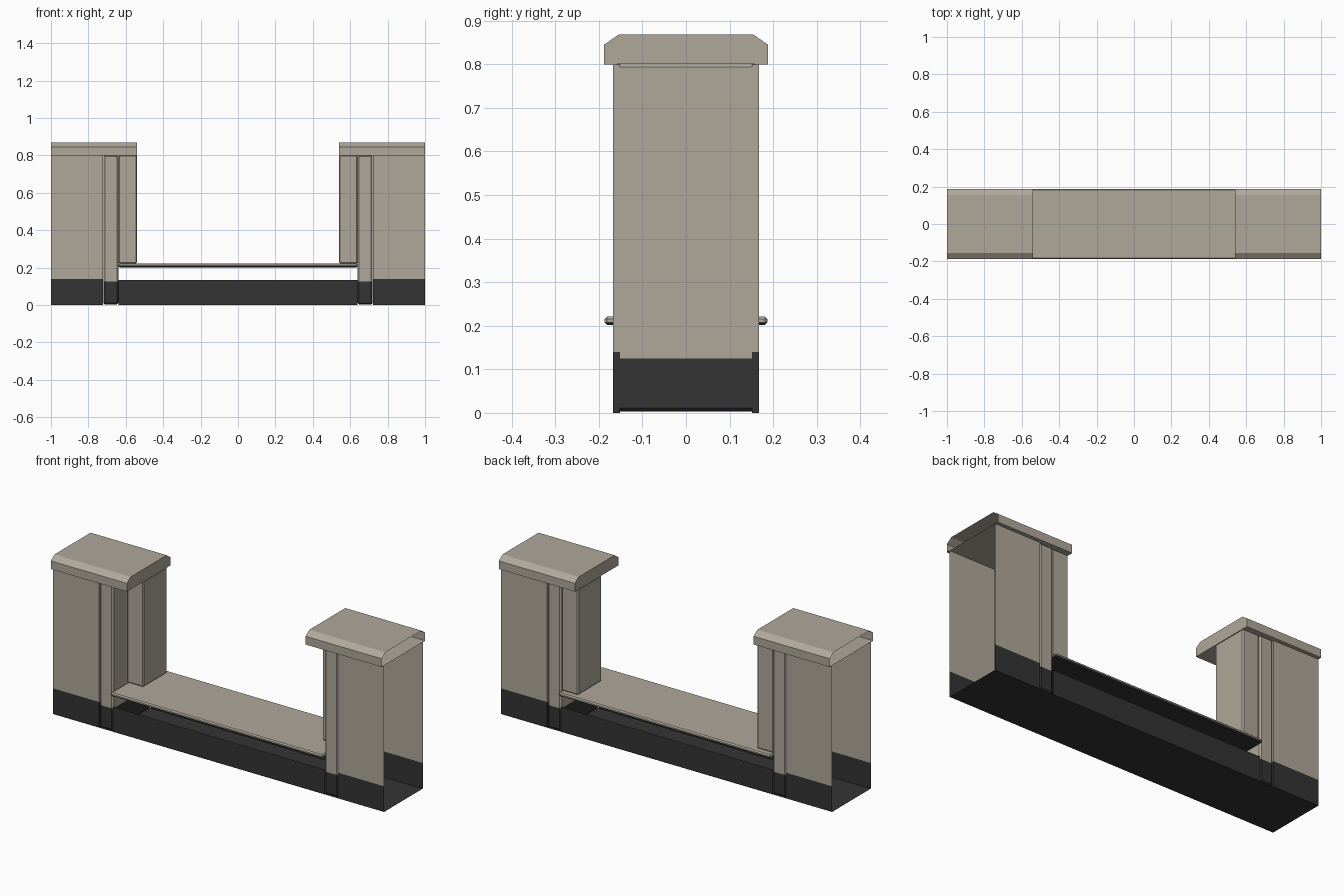
import bpy, bmesh
from mathutils import Vector

if "Cube" in bpy.data.objects:
    bpy.data.objects.remove(bpy.data.objects["Cube"])


def material(name, rgb):
    m = bpy.data.materials.new(name)
    m.diffuse_color = (*rgb, 1)
    m.use_nodes = True
    m.node_tree.nodes["Principled BSDF"].inputs["Base Color"].default_value = m.diffuse_color
    return m


STONE = material("warm_stone", (0.434, 0.392, 0.323))
DARK = material("dark_base", (0.034, 0.034, 0.034))


def finish(name, bm, split=None, dark_under=False):
    """Make an object; faces below the split height take the dark colour."""
    if split is not None:
        bmesh.ops.bisect_plane(bm, geom=bm.verts[:] + bm.edges[:] + bm.faces[:],
                               plane_co=(0, 0, split), plane_no=(0, 0, 1))
    bm.normal_update()
    for f in bm.faces:
        low = split is not None and f.calc_center_median().z < split
        f.material_index = int(low or (dark_under and f.normal.z < -0.3))
    me = bpy.data.meshes.new(name)
    bm.to_mesh(me)
    bm.free()
    me.materials.append(STONE)
    me.materials.append(DARK)
    ob = bpy.data.objects.new(name, me)
    bpy.context.collection.objects.link(ob)
    return ob


def bevel_box(name, lo, hi, bevel, **kw):
    bm = bmesh.new()
    bmesh.ops.create_cube(bm, size=1)
    lo, hi = Vector(lo), Vector(hi)
    for v in bm.verts:
        v.co = (lo + hi) / 2 + v.co * (hi - lo)
    bmesh.ops.bevel(bm, geom=bm.edges[:], offset=bevel, segments=1, affect='EDGES')
    return finish(name, bm, **kw)


def strip(name, points, direction, **kw):
    """Sweep an open polyline along a direction."""
    bm = bmesh.new()
    d = Vector(direction)
    a = [bm.verts.new(p) for p in points]
    b = [bm.verts.new(Vector(p) + d) for p in points]
    for i in range(len(a) - 1):
        bm.faces.new((a[i], a[i + 1], b[i + 1], b[i]))
    return finish(name, bm, **kw)


def cap(name, s):
    """Chamfered coping, open at the outer end."""
    prof = [(-.188, .8), (.188, .8), (.188, .845), (.155, .868), (-.155, .868), (-.188, .845)]
    bm = bmesh.new()
    inner = [bm.verts.new((s * .54, y, z)) for y, z in prof]
    outer = [bm.verts.new((s * 1.0, y, z)) for y, z in prof]
    n = len(prof)
    for i in range(n):
        q = [inner[i], inner[(i + 1) % n], outer[(i + 1) % n], outer[i]]
        bm.faces.new(q if s > 0 else q[::-1])
    bm.faces.new(inner[::-1] if s > 0 else inner)
    bmesh.ops.recalc_face_normals(bm, faces=bm.faces[:])
    finish(name, bm)


W = 0.167
for side, s in (("left", -1), ("right", 1)):
    # pier walls, front and back, with a short return beside the column
    for face, t in (("front", -1), ("back", 1)):
        pts = [(s, t * W, 0), (s * .722, t * W, 0), (s * .722, t * .152, 0)]
        if s * t < 0:
            pts.reverse()
        strip(f"{side}_{face}_pier_wall", pts[::-1], (0, 0, .8), split=.14)
    # edge column
    xs = sorted((s * .64, s * .72))
    bevel_box(f"{side}_column", (xs[0], -.166, .003), (xs[1], .166, .802), .008, split=.125)
    # inner jamb
    xs = sorted((s * .54, s * .64))
    bevel_box(f"{side}_jamb", (xs[0], -.045, .222), (xs[1], .16, .802), .006)
    cap(f"{side}_cap", s)

# low wall under the opening, open at the top
for face, t in (("front", -1), ("back", 1)):
    pts = [(-.64, t * .165, 0), (.64, t * .165, 0)]
    strip(f"low_wall_{face}", pts if t < 0 else pts[::-1], (0, 0, .135), split=.2)

# floor plate
strip("floor", [(-1, -W, 0), (-1, W, 0)], (2, 0, 0), split=.1)

# window sill
bevel_box("sill", (-.64, -.187, .202), (.64, .187, .221), .006, dark_under=True)
